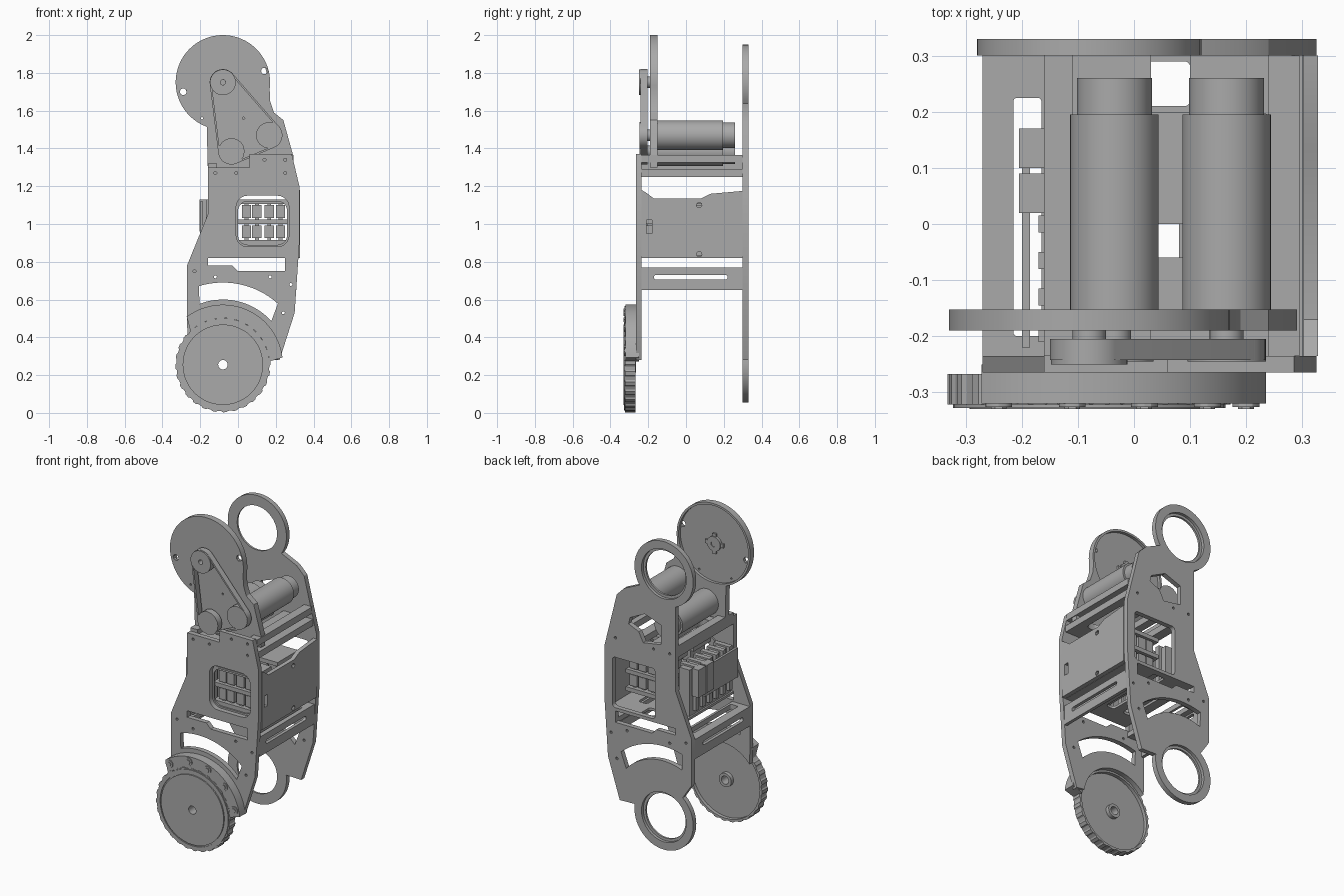
import bpy
from math import cos, sin, radians
from mathutils import Matrix

if "Cube" in bpy.data.objects:
    bpy.data.objects.remove(bpy.data.objects["Cube"])

grey = bpy.data.materials.new("plain_grey")
grey.use_nodes = True
grey.diffuse_color = (0.4, 0.4, 0.4, 1)
grey.node_tree.nodes["Principled BSDF"].inputs["Base Color"].default_value = (0.4, 0.4, 0.4, 1)

AXES = {
    "X": Matrix(((0, 0, 1, 0), (1, 0, 0, 0), (0, 1, 0, 0), (0, 0, 0, 1))),
    "Y": Matrix(((1, 0, 0, 0), (0, 0, -1, 0), (0, 1, 0, 0), (0, 0, 0, 1))),
    "Z": Matrix.Identity(4),
}


def arc(c, r, a0=0, a1=360, n=40):
    """Points along an arc; a full circle leaves out its repeated end."""
    steps = n if abs(a1 - a0) == 360 else n - 1
    angles = [radians(a0 + (a1 - a0) * i / steps) for i in range(n)]
    return [(c[0] + r * cos(a), c[1] + r * sin(a)) for a in angles]


def rect(u0, u1, v0, v1):
    return [(u0, v0), (u1, v0), (u1, v1), (u0, v1)]


def rounded(u0, u1, v0, v1, r):
    corners = [(u1 - r, v1 - r), (u0 + r, v1 - r), (u0 + r, v0 + r), (u1 - r, v0 + r)]
    return [p for i, c in enumerate(corners) for p in arc(c, r, 90 * i, 90 * i + 90, 6)]


def plate(name, loops, lo, hi, axis="Y"):
    """Extrude an outline with holes between two positions on an axis."""
    curve = bpy.data.curves.new(name, "CURVE")
    curve.dimensions, curve.fill_mode = "2D", "BOTH"
    curve.extrude = (hi - lo) / 2
    for pts in loops:
        spline = curve.splines.new("POLY")
        spline.points.add(len(pts) - 1)
        for p, (u, v) in zip(spline.points, pts):
            p.co = (u, v, 0, 1)
        spline.use_cyclic_u = True
    temp = bpy.data.objects.new("temp", curve)
    bpy.context.collection.objects.link(temp)
    deps = bpy.context.evaluated_depsgraph_get()
    mesh = bpy.data.meshes.new_from_object(temp.evaluated_get(deps))
    bpy.data.objects.remove(temp)
    mesh.transform(AXES[axis])
    mid = (lo + hi) / 2
    mesh.transform(Matrix.Translation([mid if a == axis else 0 for a in "XYZ"]))
    mesh.materials.clear()
    mesh.materials.append(grey)
    obj = bpy.data.objects.new(name, mesh)
    bpy.context.collection.objects.link(obj)
    bpy.ops.object.select_all(action="DESELECT")
    obj.select_set(True)
    bpy.context.view_layer.objects.active = obj
    bpy.ops.object.shade_smooth_by_angle(angle=radians(30))


def box(name, x0, x1, y0, y1, z0, z1):
    plate(name, [rect(x0, x1, y0, y1)], z0, z1, "Z")


def disc(name, c, r, y0, y1, bore=0, n=48):
    plate(name, [arc(c, r, n=n)] + ([arc(c, bore, n=20)] if bore else []), y0, y1)


def screws(points, r=0.008):
    return [arc(p, r, n=10) for p in points]


TOP, LOW = (-0.08, 1.75), (-0.08, 0.255)
left_edge = [(-0.16, 1.05), (-0.27, 0.78), (-0.27, 0.5)]
right_edge = [(0.22, 0.28), (0.30, 0.53), (0.325, 0.9), (0.325, 1.2)]
slot = [(-0.16, 0.78), (-0.03, 0.78), (0, 0.75), (0.25, 0.75), (0.25, 0.82), (-0.16, 0.82)]
arc_slot = arc(LOW, 0.435, 107, 48, 20) + arc(LOW, 0.345, 42, 111, 20)
body_screws = screws([(-0.23, 0.75), (-0.12, 0.72), (0.17, 0.72), (0.28, 0.68),
                      (0.24, 0.53), (-0.12, 1.27), (-0.01, 1.27), (0.25, 1.27)])

# Back plate with a ring at each end
back = arc(TOP, 0.2, -34, 247) + left_edge + arc(LOW, 0.2, 130, 368) + right_edge
back += [(0.24, 1.54), (0.19, 1.59)]
window = [(0.16, 1.38), (0.15, 1.42), (0.05, 1.47), (-0.06, 1.43), (-0.06, 1.31), (0.06, 1.29), (0.09, 1.35)]
plate("back_plate", [back, arc(TOP, 0.152), arc(LOW, 0.152), window, slot, arc_slot,
                     rounded(-0.02, 0.27, 0.84, 1.15, 0.02)] + body_screws, 0.30, 0.33)
for c in (TOP, LOW):
    plate("bearing_lip", [arc(c, 0.153), arc(c, 0.136)], 0.30, 0.312)

# Front plate
front = [(-0.16, 1.3)] + left_edge + arc(LOW, 0.245, 140, 8) + right_edge
front += [(0.285, 1.37), (0.06, 1.37), (0.06, 1.3)]
plate("front_plate", [front, slot, arc_slot, rounded(-0.01, 0.27, 0.88, 1.15, 0.06)]
      + body_screws + screws([(0.14, 1.34), (0.25, 1.34)]), -0.265, -0.235)
plate("window_bezel", [rounded(-0.04, 0.29, 0.85, 1.13, 0.03), rounded(0, 0.26, 0.89, 1.12, 0.05)],
      -0.235, -0.225)

# Upper drive plate, hollowed behind its big disc
drive = arc(TOP, 0.25, -8, 250, 60) + [(-0.16, 1.3), (0.29, 1.3), (0.29, 1.37), (0.24, 1.55),
                                       (0.19, 1.59), (0.17, 1.65)]
rim_holes = screws([(0.14, 1.81), (-0.29, 1.7)], 0.018)
plate("drive_plate", [drive, arc(TOP, 0.014, n=12)] + rim_holes
      + screws([(-0.19, 1.56), (0.03, 1.56)], 0.006), -0.19, -0.17)
plate("drive_plate_rim", [drive, arc(TOP, 0.237, n=60)], -0.17, -0.152)
disc("disc_hub", TOP, 0.045, -0.17, -0.153, 0.018)
for a in (0, 90):
    u = (cos(radians(a)) * 0.05 + 0.012, sin(radians(a)) * 0.05 + 0.012)
    box("hub_cross", TOP[0] - u[0], TOP[0] + u[0], -0.17, -0.158, TOP[1] - u[1], TOP[1] + u[1])

# Motors, pulleys and belt
MOTORS = [(-0.035, 1.385), (0.165, 1.47)]
for c in MOTORS:
    disc("motor_body", c, 0.079, -0.155, 0.195)
    disc("motor_end_cap", c, 0.067, 0.195, 0.26)
    disc("motor_pulley", c, 0.07, -0.245, -0.205, n=16)
    disc("motor_shaft", c, 0.03, -0.21, -0.18)
disc("top_pulley", TOP, 0.068, -0.25, -0.205, 0.014)
disc("top_shaft", TOP, 0.03, -0.21, -0.185, 0.014)


def belt_loop(r):
    return (arc(MOTORS[0], r, 187, 294, 14) + arc(MOTORS[1], r, 294, 409, 14)
            + arc(TOP, r, 49, 187, 14))


plate("drive_belt", [belt_loop(0.07), belt_loop(0.06)], -0.242, -0.205)

# Lower toothed wheel, hollowed behind
teeth = [p for i in range(56) for p in arc(LOW, (0.252, 0.246)[i % 2], i * 360 / 56, (i + 0.7) * 360 / 56, 2)]
plate("wheel_disc", [teeth, arc(LOW, 0.025, n=20)], -0.322, -0.288)
plate("wheel_rim", [teeth, arc(LOW, 0.235)], -0.288, -0.267)
disc("wheel_face", LOW, 0.213, -0.33, -0.322, 0.025)
disc("wheel_hub", LOW, 0.042, -0.288, -0.265, 0.025)
plate("wheel_outer_ring", [arc(LOW, 0.243), arc(LOW, 0.221)], -0.328, -0.322)

# Curved wheel guard and its bolts
plate("wheel_guard", [arc(LOW, 0.318, 127, 7, 30) + arc(LOW, 0.247, 4, 134, 30)], -0.32, -0.25)
for a in (124, 96, 70, 43, 14):
    p = arc(LOW, 0.288, a, a + 1, 2)[0]
    disc("guard_bolt", p, 0.024, -0.326, -0.32, 0.01, 12)
    disc("guard_bolt_head", p, 0.014, -0.33, -0.32, 0, 6)

# Side wall of the electronics bay
wall = [(-0.235, 0.82), (0.30, 0.82), (0.30, 1.175), (0.13, 1.16), (0.08, 1.135),
        (-0.17, 1.135), (-0.21, 1.165), (-0.235, 1.18)]
plate("side_wall", [wall, rect(-0.21, -0.18, 0.95, 1.02)] + screws([(0.07, 1.1), (0.07, 0.84)], 0.014),
      0.302, 0.328, "X")

# Cross beams between the two plates
for x0, x1 in ((-0.16, 0.03), (0.10, 0.30)):
    plate("upper_deck", [rect(x0, x1, -0.235, 0.30),
                         rounded(x0 + 0.06, x1 - 0.05, -0.12, 0.2, 0.03)], 1.25, 1.29, "Z")
box("top_beam", 0.24, 0.295, -0.235, 0.30, 1.325, 1.365)
box("top_beam_left", -0.16, -0.11, -0.235, 0.30, 1.29, 1.32)
for x0, x1, wx, hole in ((-0.27, -0.15, -0.27, (-0.215, -0.165)), (0.25, 0.31, 0.29, (0.265, 0.28))):
    plate("lower_flange", [rect(x0, x1, -0.235, 0.30), rounded(*hole, -0.2, 0.225, 0.007)],
          0.74, 0.77, "Z")
    plate("lower_beam", [rect(-0.235, 0.30, 0.65, 0.745), rounded(-0.17, 0.22, 0.705, 0.73, 0.012)],
          wx, wx + 0.02, "X")
plate("bay_floor", [rect(-0.16, 0.30, -0.235, 0.30), rounded(0.02, 0.1, 0.21, 0.29, 0.01)]
      + [rounded(x, x + 0.06, -0.15, 0.18, 0.02) for x in (-0.1, 0.02, 0.14)], 0.82, 0.835, "Z")

# Electronics in the bay
for y0, y1 in ((-0.225, -0.06), (0.0, 0.2)):
    for z in (0.89, 1.0, 1.105):
        box("module_rail", -0.01, 0.27, y0, y1, z, z + 0.025)
    for x in (0.02, 0.075, 0.14, 0.2):
        for z in (0.925, 1.032):
            box("module_block", x, x + 0.05, y0 + 0.01, y1 - 0.01, z, z + 0.068)
            box("module_pin", x + 0.015, x + 0.035, y0 + 0.02, y1 - 0.02, z - 0.02, z + 0.085)
for i in range(6):
    y = -0.21 + i * 0.065
    box("controller_fin", -0.17, -0.06, y, y + 0.03, 0.86, 1.13)
box("controller_core", -0.15, -0.08, -0.22, 0.18, 0.835, 1.12)
box("controller_board", -0.2, -0.185, -0.22, 0.1, 0.94, 1.12)
for y in (0.02, 0.1):
    box("connector", -0.205, -0.16, y, y + 0.07, 0.96, 1.13)
